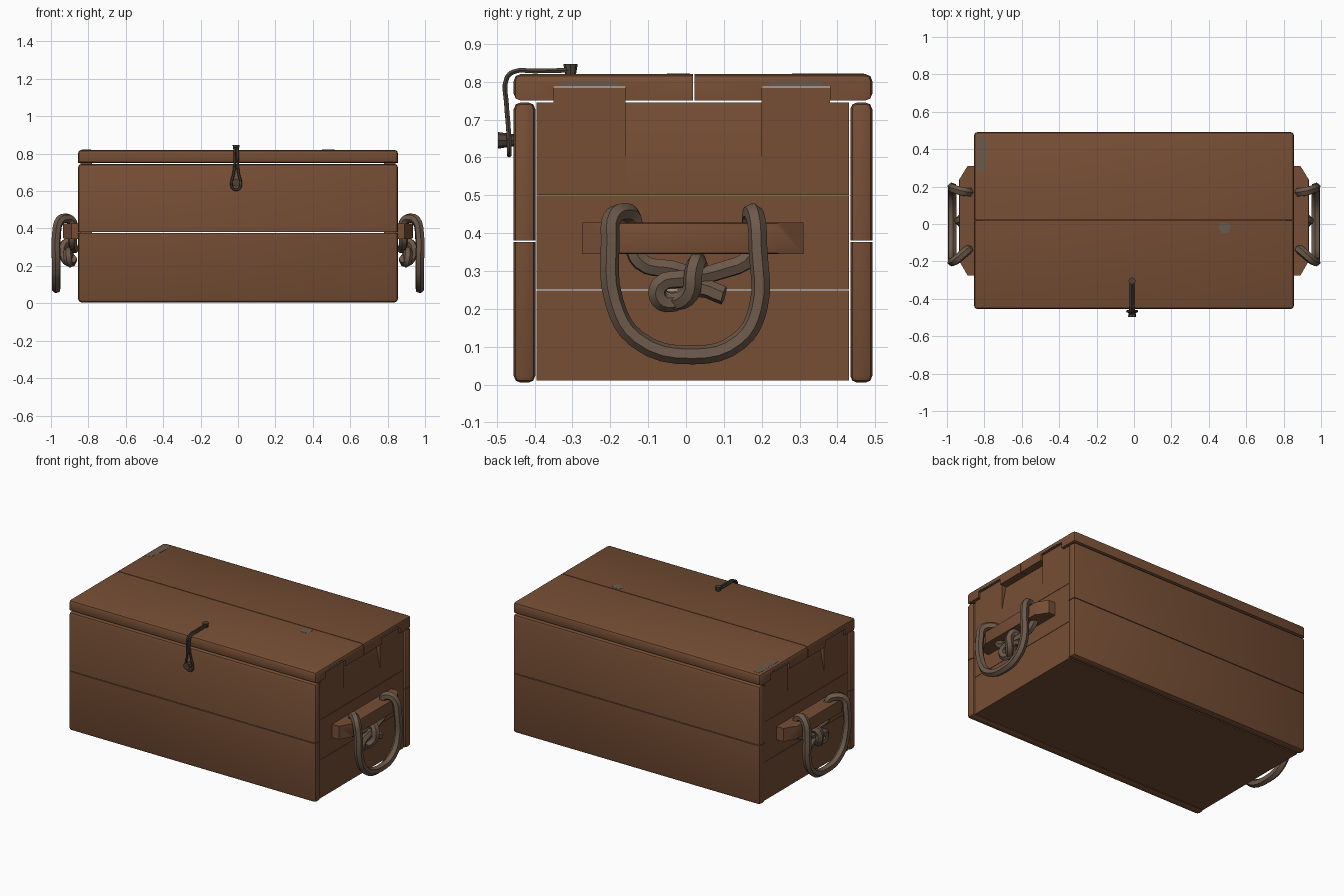
import bpy
import bmesh
import math
from mathutils import Vector, Matrix

cube = bpy.data.objects.get("Cube")
if cube:
    bpy.data.objects.remove(cube, do_unlink=True)


def material(name, color):
    mat = bpy.data.materials.new(name)
    mat.use_nodes = True
    mat.diffuse_color = (*color, 1)
    mat.node_tree.nodes["Principled BSDF"].inputs["Base Color"].default_value = (*color, 1)
    return mat


WOOD = material("brown wood", (0.18, 0.076, 0.035))
ROPE = material("old rope", (0.15, 0.10, 0.068))
IRON = material("dark iron", (0.075, 0.055, 0.042))
WORN = material("worn grey wood", (0.14, 0.105, 0.075))


def smooth(obj):
    bpy.ops.object.select_all(action="DESELECT")
    obj.select_set(True)
    bpy.context.view_layer.objects.active = obj
    bpy.ops.object.shade_smooth_by_angle(angle=math.radians(40))


def finish(bm, name, mat):
    bmesh.ops.recalc_face_normals(bm, faces=bm.faces[:])
    mesh = bpy.data.meshes.new(name)
    bm.to_mesh(mesh)
    bm.free()
    mesh.materials.append(mat)
    obj = bpy.data.objects.new(name, mesh)
    bpy.context.collection.objects.link(obj)
    smooth(obj)
    return obj


def prism(name, points, vector, mat=WOOD, rounded=None, width=0.018):
    """Extrude a flat outline; round the edges whose midpoint passes the rule."""
    bm = bmesh.new()
    face = bm.faces.new([bm.verts.new(p) for p in points])
    grown = bmesh.ops.extrude_face_region(bm, geom=[face], use_keep_orig=True)
    moved = [v for v in grown["geom"] if isinstance(v, bmesh.types.BMVert)]
    bmesh.ops.translate(bm, verts=moved, vec=Vector(vector))
    bmesh.ops.recalc_face_normals(bm, faces=bm.faces[:])
    if rounded:
        edges = [e for e in bm.edges
                 if rounded((e.verts[0].co + e.verts[1].co) / 2)]
        bmesh.ops.bevel(bm, geom=edges, offset=width, segments=2,
                        profile=0.5, affect="EDGES", clamp_overlap=True)
    return finish(bm, name, mat)


def rect(a0, a1, b0, b1):
    return [(a0, b0), (a1, b0), (a1, b1), (a0, b1)]


def board(name, x0, x1, outline, **options):
    """A y-z outline extruded along x."""
    return prism(name, [(x0, y, z) for y, z in outline], (x1 - x0, 0, 0), **options)


def tube(name, points, radius, mat, sides=1):
    curve = bpy.data.curves.new(name, "CURVE")
    curve.dimensions = "3D"
    curve.bevel_depth = radius
    curve.bevel_resolution = sides
    curve.resolution_u = 4
    curve.use_fill_caps = True
    spline = curve.splines.new("BEZIER")
    spline.bezier_points.add(len(points) - 1)
    for knot, p in zip(spline.bezier_points, points):
        knot.co = p
        knot.handle_left_type = knot.handle_right_type = "AUTO"
    curve.materials.append(mat)
    obj = bpy.data.objects.new(name, curve)
    bpy.context.collection.objects.link(obj)
    bpy.ops.object.select_all(action="DESELECT")
    obj.select_set(True)
    bpy.context.view_layer.objects.active = obj
    bpy.ops.object.convert(target="MESH")
    smooth(bpy.context.object)


def nail(name, center, radius, depth, turn):
    bm = bmesh.new()
    bmesh.ops.create_cone(bm, cap_ends=True, segments=8, radius1=radius * 0.7,
                          radius2=radius, depth=depth,
                          matrix=Matrix.Translation(center) @ Matrix.Rotation(turn, 4, "X"))
    finish(bm, name, IRON)


HALF = 0.855
FRONT, BACK = -0.455, 0.492
INNER_FRONT, INNER_BACK = -0.395, 0.43
END = 0.843
SEAM = 0.378

# Front and back planks, rounded everywhere except along the middle seam
for side, y0, y1 in (("front", FRONT, INNER_FRONT - 0.003), ("back", INNER_BACK + 0.004, BACK)):
    for level, z0, z1 in (("lower", 0.005, SEAM - 0.002), ("upper", SEAM + 0.002, 0.745)):
        board(f"{side}_{level}_plank", -HALF, HALF, rect(y0, y1, z0, z1),
              rounded=lambda m: abs(m.z - SEAM) > 0.01)

# Floor
board("floor", -END, END, rect(INNER_FRONT, INNER_BACK, 0.01, 0.05))

# Lid planks, notched underneath for the end tabs
TOP, UNDER, NOTCH, MID = 0.82, 0.75, 0.787, 0.02
TABS = {"front": (-0.35, -0.16), "back": (0.38, 0.20)}
for side, edge in (("front", FRONT), ("back", BACK)):
    outer, inner = TABS[side]
    join = MID + math.copysign(0.002, edge)
    outline = [(edge, UNDER), (edge, TOP), (join, TOP), (join, UNDER), (inner, UNDER),
               (inner, NOTCH), (outer, NOTCH), (outer, UNDER)]
    board(f"{side}_lid_plank", -HALF, HALF, outline,
          rounded=lambda m: abs(m.y - edge) < 0.001
          or (abs(m.x) > 0.8 and m.z > TOP - 0.001))

# The rope threads through the grip, then ties in a knot below it
ROPE_PATH = [
    (0.885, -0.08, 0.24), (0.89, -0.04, 0.22), (0.925, 0.01, 0.24), (0.935, 0.02, 0.30),
    (0.91, 0.03, 0.325), (0.88, 0.03, 0.295), (0.88, -0.04, 0.305), (0.885, -0.12, 0.325),
    (0.885, -0.14, 0.38), (0.89, -0.14, 0.44), (0.92, -0.165, 0.455), (0.955, -0.195, 0.44),
    (0.97, -0.2, 0.38), (0.972, -0.19, 0.22), (0.972, -0.13, 0.12), (0.972, 0.02, 0.078),
    (0.972, 0.14, 0.115), (0.972, 0.19, 0.2), (0.97, 0.19, 0.36), (0.955, 0.185, 0.435),
    (0.92, 0.175, 0.455), (0.885, 0.17, 0.43), (0.885, 0.17, 0.34), (0.89, 0.09, 0.3),
    (0.905, 0.0, 0.28), (0.91, -0.07, 0.262), (0.905, -0.07, 0.225), (0.895, -0.03, 0.218),
    (0.9, 0.03, 0.255), (0.912, 0.1, 0.235)]

for side, s in (("left", 1), ("right", -1)):
    # End boards
    x0, x1 = s * 0.78, s * END
    board(f"{side}_end_lower_board", x0, x1, rect(INNER_FRONT, INNER_BACK, 0.01, 0.249))
    board(f"{side}_end_middle_board", x0, x1, rect(INNER_FRONT, INNER_BACK, 0.251, 0.499))
    for place, edge in (("front", INNER_FRONT), ("back", INNER_BACK)):
        outer, inner = TABS[place]
        board(f"{side}_end_{place}_tab", x0, x1,
              [(edge, 0.501), (inner, 0.501), (inner, NOTCH - 0.003),
               (outer, NOTCH - 0.003), (outer, 0.745), (edge, 0.745)])
    # Middle of the end, sloping inward toward the lid
    start, stop = TABS["front"][1], TABS["back"][1]
    slope = [(0.78, 0.501), (END, 0.501), (END, 0.58), (END - 0.03, 0.745), (0.78, 0.745)]
    prism(f"{side}_end_sloped_panel", [(s * x, start, z) for x, z in slope],
          (0, stop - start, 0))

    # Wooden grip with tapered ends
    grip = [(0.84, -0.275), (0.89, -0.275), (0.936, -0.195), (0.936, 0.235),
            (0.89, 0.31), (0.84, 0.31)]
    prism(f"{side}_grip", [(s * x, y, 0.345) for x, y in grip], (0, 0, 0.083),
          rounded=lambda m: abs(m.x) > 0.93 and abs(m.y) < 0.1, width=0.008)
    tube(f"{side}_rope_handle", [(s * x, y, z) for x, y, z in ROPE_PATH], 0.025, ROPE)

    # Worn patches on the lid ends
    for place in ("front", "back"):
        y0, y1 = sorted(TABS[place])
        board(f"{side}_{place}_worn_lid_edge", s * (HALF - 0.001), s * (HALF + 0.001),
              rect(y0 + 0.02, y1 - 0.02, 0.79, 0.802), mat=WORN)

# Worn patches on top of the lid
prism("worn_lid_corner", [(x, y, TOP - 0.001) for x, y in
      ((-0.835, 0.28), (-0.8, 0.29), (-0.785, 0.42), (-0.8, 0.47), (-0.835, 0.47))],
      (0, 0, 0.002), mat=WORN)
prism("worn_lid_seam", [(x, y, TOP - 0.001) for x, y in
      ((0.45, -0.02), (0.47, -0.05), (0.51, -0.045), (0.515, 0.0), (0.46, 0.01))],
      (0, 0, 0.002), mat=WORN)

# Wire latch: one wire doubled into a teardrop loop
LATCH = -0.01
half_wire = [(0.007, -0.305, 0.83), (0.007, -0.4, 0.828), (0.007, -0.455, 0.826),
             (0.008, -0.473, 0.81), (0.008, -0.474, 0.74), (0.014, -0.47, 0.69),
             (0.025, -0.467, 0.64), (0.018, -0.467, 0.615)]
wire = [(LATCH - x, y, z) for x, y, z in half_wire] + [(LATCH, -0.467, 0.607)]
wire += [(LATCH + x, y, z) for x, y, z in reversed(half_wire)]
tube("latch_wire", wire, 0.007, IRON)
nail("front_latch_nail", (LATCH, -0.474, 0.645), 0.022, 0.045, math.pi / 2)
nail("top_latch_nail", (LATCH, -0.305, 0.829), 0.019, 0.034, 0)
